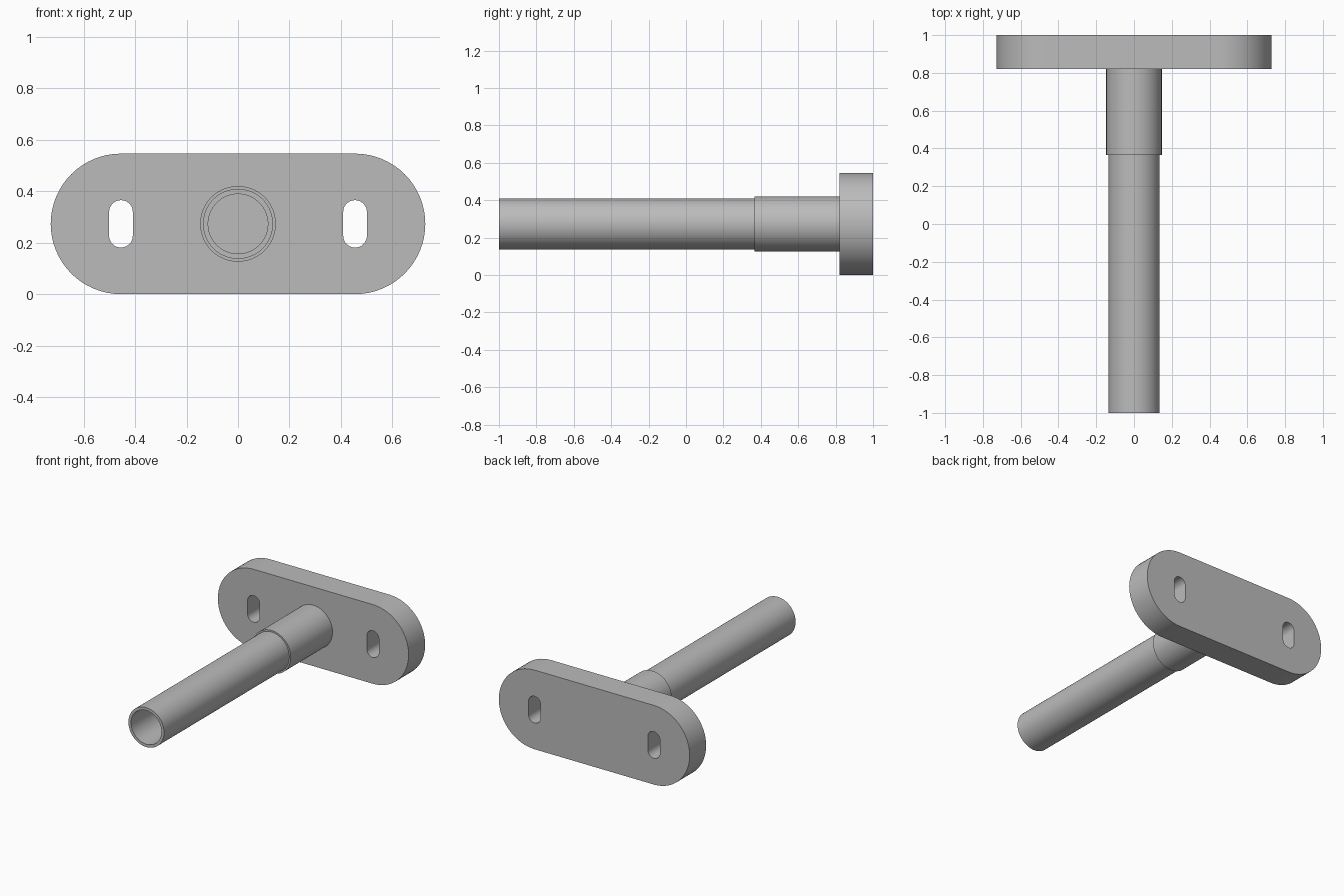
import bpy, bmesh
from math import sin, cos, pi, radians
from mathutils import Matrix, Vector

cube = bpy.data.objects.get("Cube")
if cube:
    bpy.data.objects.remove(cube, do_unlink=True)

# Main sizes
AXIS_Z = 0.273
PLATE_FRONT, BACK, FRONT = 0.82, 1.0, -1.0
SLEEVE_FRONT = 0.365
SLEEVE_R, TUBE_R, BORE_R = 0.147, 0.136, 0.116
HOLE_X = 0.455

grey = bpy.data.materials.new("plain_grey")
grey.use_nodes = True
colour = (0.5, 0.5, 0.5, 1)
grey.diffuse_color = colour
grey.node_tree.nodes["Principled BSDF"].inputs["Base Color"].default_value = colour


def select(obj):
    bpy.ops.object.select_all(action="DESELECT")
    obj.select_set(True)
    bpy.context.view_layer.objects.active = obj


def finish(obj):
    """Weld, orient and smooth a mesh part."""
    bm = bmesh.new()
    bm.from_mesh(obj.data)
    bmesh.ops.remove_doubles(bm, verts=bm.verts, dist=0.0001)
    bmesh.ops.recalc_face_normals(bm, faces=bm.faces)
    bm.to_mesh(obj.data)
    bm.free()
    obj.data.materials.clear()
    obj.data.materials.append(grey)
    select(obj)
    bpy.ops.object.shade_smooth_by_angle(angle=radians(30))


def slot(centre, radius, half, upright, steps=32):
    """Rounded slot outline, stretched by half along one axis."""
    points = []
    for end in (0, 1):
        for i in range(steps + 1):
            a = pi * (end + i / steps)
            shift = half if end == 0 else -half
            u, v = radius * cos(a), radius * sin(a) + shift
            points.append((centre + u, v) if upright else (centre + v, -u))
    return points


def lathe(name, profile, steps=96):
    """Spin a (radius, y) profile around the tube axis."""
    bm = bmesh.new()
    verts = [bm.verts.new((r, y, 0)) for r, y in profile]
    edges = [bm.edges.new(pair) for pair in zip(verts, verts[1:])]
    bmesh.ops.spin(bm, geom=verts + edges, cent=(0, 0, 0), axis=(0, 1, 0),
                   angle=2 * pi, steps=steps, use_duplicate=False)
    bmesh.ops.translate(bm, verts=bm.verts, vec=Vector((0, 0, AXIS_Z)))
    mesh = bpy.data.meshes.new(name)
    bm.to_mesh(mesh)
    bm.free()
    obj = bpy.data.objects.new(name, mesh)
    bpy.context.collection.objects.link(obj)
    finish(obj)


# Mounting plate: filled outline with two upright slotted holes
curve = bpy.data.curves.new("mounting_plate", "CURVE")
curve.dimensions = "2D"
curve.fill_mode = "BOTH"
curve.extrude = (BACK - PLATE_FRONT) / 2
outlines = [slot(0, AXIS_Z, HOLE_X, False)]
outlines += [slot(side * HOLE_X, 0.046, 0.046, True) for side in (-1, 1)]
for outline in outlines:
    spline = curve.splines.new("POLY")
    spline.points.add(len(outline) - 1)
    for point, (u, v) in zip(spline.points, outline):
        point.co = (u, v, 0, 1)
    spline.use_cyclic_u = True
plate = bpy.data.objects.new("mounting_plate", curve)
bpy.context.collection.objects.link(plate)
select(plate)
bpy.ops.object.convert(target="MESH")
plate = bpy.context.view_layer.objects.active
plate.data.transform(Matrix.Translation((0, (BACK + PLATE_FRONT) / 2, AXIS_Z))
                     @ Matrix.Rotation(pi / 2, 4, "X"))
finish(plate)

# Sleeve joining the tube to the plate
lathe("sleeve", [(TUBE_R, PLATE_FRONT), (SLEEVE_R, PLATE_FRONT),
                 (SLEEVE_R, SLEEVE_FRONT), (TUBE_R, SLEEVE_FRONT)])

# Hollow tube, open at the front and closed by the plate
lathe("tube", [(TUBE_R, PLATE_FRONT), (TUBE_R, FRONT),
               (BORE_R, FRONT), (BORE_R, PLATE_FRONT)])
